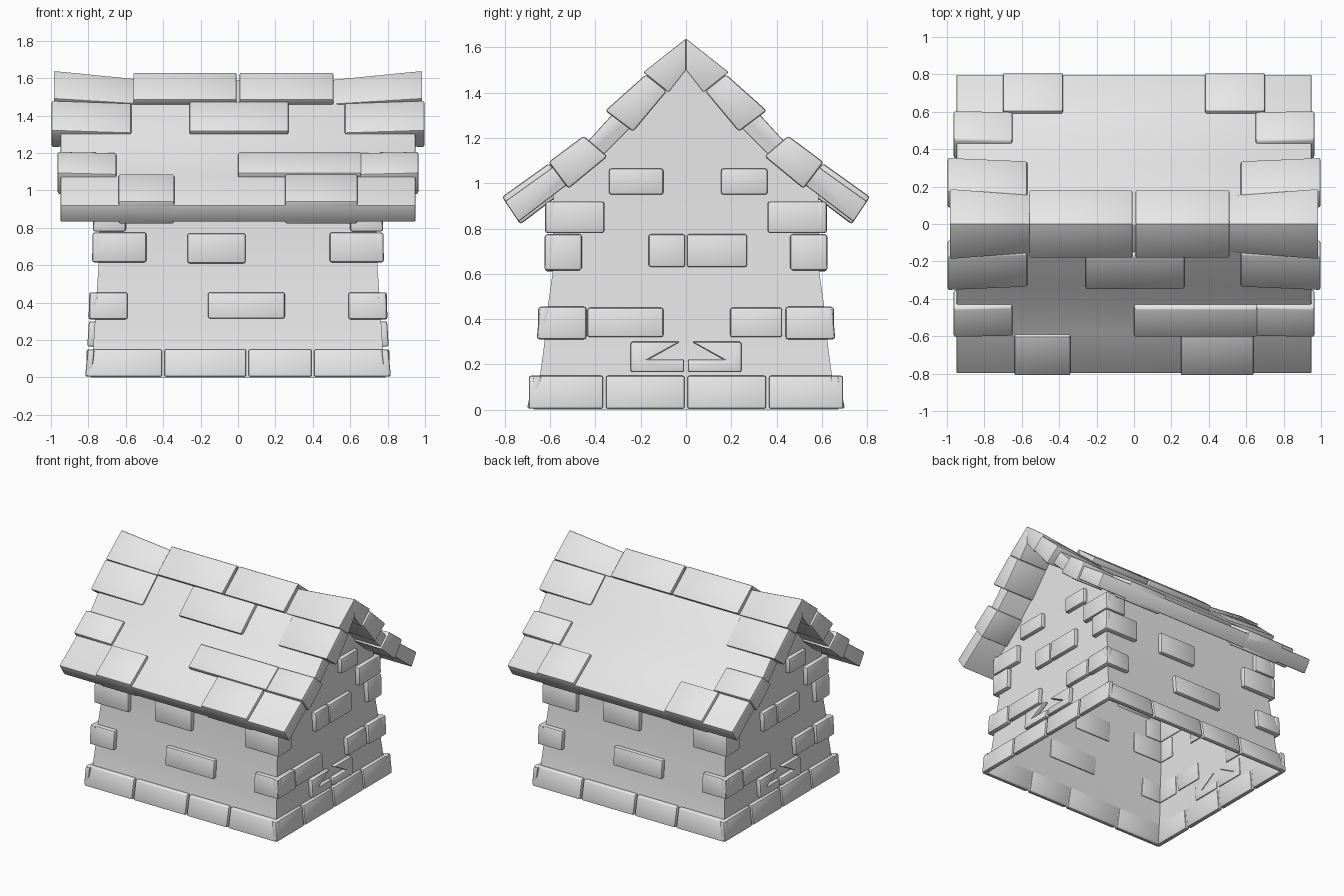
import bpy, bmesh, math
from mathutils import Vector

cube = bpy.data.objects.get("Cube")
if cube:
    bpy.data.objects.remove(cube, do_unlink=True)

GREY = (0.8, 0.8, 0.8, 1)
stone = bpy.data.materials.new("pale grey stone")
stone.use_nodes = True
stone.diffuse_color = GREY
stone.node_tree.nodes["Principled BSDF"].inputs["Base Color"].default_value = GREY


def finish(name, bm, bevel=0.0):
    bmesh.ops.recalc_face_normals(bm, faces=bm.faces)
    if bevel:
        edges = [e for e in bm.edges if e.is_manifold and e.calc_face_angle(0) > 0.6]
        bmesh.ops.bevel(bm, geom=edges, offset=bevel, segments=2, profile=0.5,
                        affect='EDGES', clamp_overlap=True)
    mesh = bpy.data.meshes.new(name)
    bm.to_mesh(mesh)
    bm.free()
    mesh.materials.append(stone)
    ob = bpy.data.objects.new(name, mesh)
    bpy.context.collection.objects.link(ob)
    bpy.ops.object.select_all(action='DESELECT')
    ob.select_set(True)
    bpy.context.view_layer.objects.active = ob
    bpy.ops.object.shade_smooth_by_angle(angle=math.radians(40))


def prism(bm, ring_a, ring_b):
    """Solid between two matching outlines."""
    a = [bm.verts.new(p) for p in ring_a]
    b = [bm.verts.new(p) for p in ring_b]
    n = len(a)
    for i in range(n):
        j = (i + 1) % n
        bm.faces.new((a[i], a[j], b[j], b[i]))
    bm.faces.new(a[::-1])
    bm.faces.new(b)


# ---- Walls: tapered shell, open below, with two gables ----
LEVELS = [(0, .79, .675), (.15, .775, .645), (.3, .765, .625),
          (.46, .755, .61), (.6, .745, .59), (.95, .735, .585)]


def wall_half(z):
    """Half length and half depth of the wall at height z."""
    for (z0, x0, y0), (z1, x1, y1) in zip(LEVELS, LEVELS[1:]):
        if z <= z1:
            f = (z - z0) / (z1 - z0)
            return x0 + f * (x1 - x0), y0 + f * (y1 - y0)
    return LEVELS[-1][1:]


bm = bmesh.new()
rings = [[bm.verts.new((sx * x, sy * y, z))
          for sx, sy in ((1, 1), (-1, 1), (-1, -1), (1, -1))] for z, x, y in LEVELS]
for lo, hi in zip(rings, rings[1:]):
    for i in range(4):
        j = (i + 1) % 4
        bm.faces.new((lo[i], lo[j], hi[j], hi[i]))
slope = [(.38, 1.12), (.26, 1.25), (0, 1.54), (-.26, 1.25), (-.38, 1.12)]
top = rings[-1]
for back, front in ((top[0], top[3]), (top[1], top[2])):
    mid = [bm.verts.new((back.co.x, y, z)) for y, z in slope]
    bm.faces.new([back] + mid + [front])
finish("walls", bm)


# ---- Raised stones: each is placed on one wall and its opposite ----
def stone_block(bm, side, outline, out=.032):
    for s in (1, -1):
        def place(u, z, d):
            hx, hy = wall_half(z)
            if side == "long":
                return (s * u, -s * (hy + d), z)
            return (s * (hx + d), s * u, z)
        prism(bm, [place(u, z, out) for u, z in outline],
              [place(u, z, -.008) for u, z in outline])


def brick(bm, side, u0, u1, z0, z1, out=.032):
    stone_block(bm, side, [(u0, z0), (u1, z0), (u1, z1), (u0, z1)], out)


# Foundation course
bm = bmesh.new()
GAP = .006
for side, seams in (("long", (-.815, -.4, .05, .4, .815)),
                    ("gable", (-.7, -.36, 0, .36, .7))):
    for u0, u1 in zip(seams, seams[1:]):
        brick(bm, side, u0 + GAP, u1 - GAP, .004, .15, .028)
finish("foundation_stones", bm, .01)

# Corner stones: bottom, top, inner end on long wall, inner end on gable wall
bm = bmesh.new()
for z0, z1, long_in, gable_in in ((.31, .455, .59, .44), (.615, .775, .49, .46),
                                  (.78, .92, .6, .36)):
    hx, hy = wall_half((z0 + z1) / 2)
    for s in (1, -1):
        brick(bm, "long", s * long_in, s * (hx + .036), z0, z1, .036)
        brick(bm, "gable", s * gable_in, s * (hy + .036), z0, z1, .036)
finish("corner_stones", bm, .012)

# Loose stones in the middle of the walls
bm = bmesh.new()
for u0, u1, z0, z1 in ((-.27, .04, .61, .77), (-.16, .25, .315, .455)):
    brick(bm, "long", u0, u1, z0, z1)
for u0, u1, z0, z1 in ((-.34, -.1, .95, 1.065), (.155, .36, .95, 1.065),
                       (-.165, -.004, .63, .775), (.004, .27, .63, .775),
                       (-.435, -.1, .32, .45), (.195, .425, .32, .45)):
    brick(bm, "gable", u0, u1, z0, z1)
# Pair of chipped stones with a missing wedge
for s in (1, -1):
    stone_block(bm, "gable", [(s * u, z) for u, z in (
        (.008, .165), (.245, .165), (.245, .3), (.025, .3), (.165, .222), (.008, .222))])
finish("wall_stones", bm, .01)

# ---- Roof: sagging slab that thickens towards the eaves ----
OUTER = [(0, 1.59), (.15, 1.46), (.33, 1.30), (.43, 1.19), (.59, 1.07), (.80, .92)]
INNER = [(0, 1.53), (.10, 1.42), (.25, 1.24), (.36, 1.13), (.53, .99), (.74, .83)]
OUTER, INNER = [[Vector(p) for p in side] for side in (OUTER, INNER)]

bm = bmesh.new()
section = ([(-p.x, p.y) for p in OUTER[:0:-1]] + [tuple(p) for p in OUTER]
           + [tuple(p) for p in INNER[::-1]] + [(-p.x, p.y) for p in INNER[1:]])
prism(bm, [(-.95, y, z) for y, z in section], [(.95, y, z) for y, z in section])
finish("roof_slab", bm, .008)


def roof_tile(bm, side, row, x0, x1, lift0=.028, lift1=.028, wrap=True):
    """Tile on row (index, index + 1); wrapped tiles also bulge underneath."""
    def ring(x, lift):
        upper, lower = [], []
        for k in (row, row + 1):
            n = (OUTER[k] - INNER[k]).normalized()
            upper.append(OUTER[k] + n * lift)
            lower.append(INNER[k] - n * lift * .6 if wrap else OUTER[k] - n * .02)
        return [(x, side * p.x, p.y) for p in upper + lower[::-1]]
    prism(bm, ring(x0, lift0), ring(x1, lift1))


# Ridge: two cap tiles and flared ends
bm = bmesh.new()
for side in (1, -1):
    roof_tile(bm, side, 0, -.56, -.008, .04, .04, False)
    roof_tile(bm, side, 0, .008, .51, .04, .04, False)
    for s in (1, -1):
        roof_tile(bm, side, 0, s * .5, s * .985, .002, .05)
finish("ridge_tiles", bm, .006)

# Rake tiles at both roof ends, on both slopes
bm = bmesh.new()
for side in (1, -1):
    for s in (1, -1):
        roof_tile(bm, side, 1, s * .57, s * .998, .012, .035)
        roof_tile(bm, side, 3, s * .65, s * .965, .02, .03)
finish("rake_tiles", bm, .012)

# Eave tiles, and the extra tiles of the front slope
bm = bmesh.new()
for side, spans in ((-1, ((-.64, -.34), (.25, .64))), (1, ((-.7, -.38), (.38, .7)))):
    for x0, x1 in spans:
        roof_tile(bm, side, 4, x0, x1, .024, .024)
roof_tile(bm, -1, 1, -.26, .27, wrap=False)
roof_tile(bm, -1, 3, 0, .66, wrap=False)
finish("slope_tiles", bm, .012)
